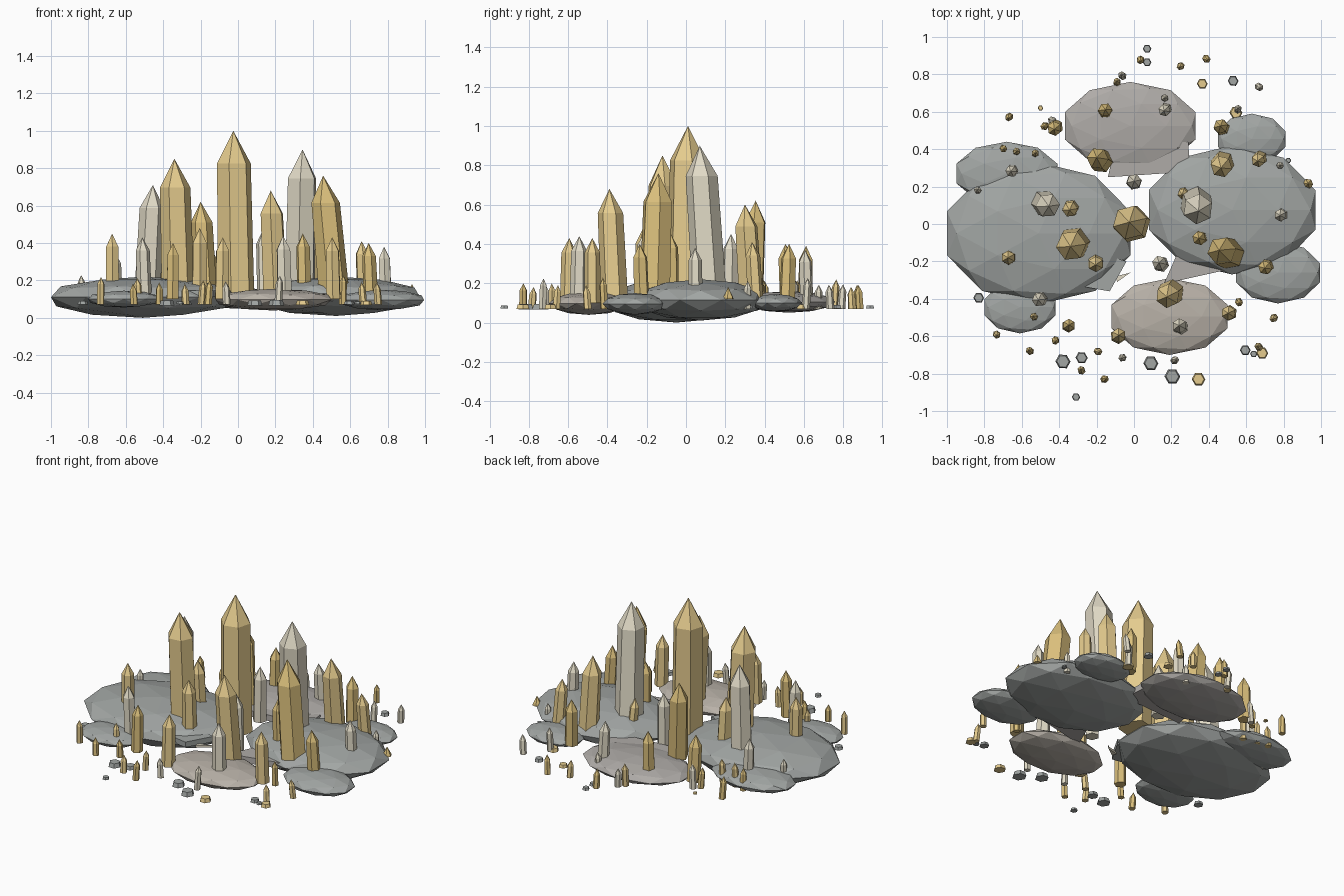
import bpy, bmesh, random
from math import pi, cos, sin
from mathutils import Vector, Matrix

if "Cube" in bpy.data.objects:
    bpy.data.objects.remove(bpy.data.objects["Cube"])

random.seed(4)
MATS = {}
for name, c in {"gold": (.78, .60, .27), "amber": (.70, .52, .20), "pale": (.76, .71, .57),
                "grey": (.36, .38, .37), "beige": (.48, .44, .39), "dust": (.43, .41, .39)}.items():
    m = bpy.data.materials.new(name)
    m.diffuse_color = (*c, 1)
    m.use_nodes = True
    m.node_tree.nodes["Principled BSDF"].inputs["Base Color"].default_value = m.diffuse_color
    MATS[name] = m


def finish(bm, name, mat):
    bmesh.ops.recalc_face_normals(bm, faces=bm.faces)
    me = bpy.data.meshes.new(name)
    bm.to_mesh(me)
    bm.free()
    me.materials.append(MATS[mat])
    ob = bpy.data.objects.new(name, me)
    bpy.context.collection.objects.link(ob)
    return ob


def rock(x, y, z, rx, ry, rz, mat):
    # flattened faceted boulder, fitted exactly to its half sizes
    bm = bmesh.new()
    bmesh.ops.create_icosphere(bm, subdivisions=2, radius=1)
    ext = [max(abs(v.co[i]) for v in bm.verts) for i in range(3)]
    for v in bm.verts:
        v.co = Vector((x + v.co.x / ext[0] * rx, y + v.co.y / ext[1] * ry,
                       z + v.co.z / ext[2] * rz))
    finish(bm, "rock_base", mat)


def slab(pts, z, h, mat):
    # thin broken plate bridging the rocks
    bm = bmesh.new()
    lo = [bm.verts.new((a, b, z)) for a, b in pts]
    f = bm.faces.new(lo)
    r = bmesh.ops.extrude_face_region(bm, geom=[f])
    for v in r["geom"]:
        if isinstance(v, bmesh.types.BMVert):
            v.co.z += h
    finish(bm, "rock_slab", mat)


def crystal(x, y, r, top, mat, lean=(0, 0), base=.12, name="crystal"):
    # six-sided tapering prism with a pointed tip
    bm = bmesh.new()
    a0 = random.uniform(0, pi / 3)
    shoulder = top - 1.75 * r
    k = (shoulder - base) / (top - base)

    def ring(z, rad, t):
        return [bm.verts.new((x + lean[0] * t + rad * cos(a0 + i * pi / 3),
                              y + lean[1] * t + rad * sin(a0 + i * pi / 3), z)) for i in range(6)]
    b, s = ring(base, r, 0), ring(shoulder, r * .93, k)
    tip = bm.verts.new((x + lean[0], y + lean[1], top))
    bm.faces.new(b)
    for i in range(6):
        j = (i + 1) % 6
        bm.faces.new((b[i], b[j], s[j], s[i]))
        bm.faces.new((s[i], s[j], tip))
    finish(bm, name, mat)


def chip(x, y, r, mat):
    # small flat loose fragment
    bm = bmesh.new()
    bmesh.ops.create_cone(bm, cap_ends=True, segments=6, radius1=r, radius2=r * .8, depth=r * .8,
                          matrix=Matrix.Translation((x, y, .08)) @ Matrix.Rotation(pi / 6, 4, 'Z')
                          @ Matrix.Diagonal((.95, 1, .8, 1)))
    finish(bm, "loose_chip", mat)


# Rock bases
rock(-.51, -.05, .11, .49, .38, .11, "grey")
rock(.525, .075, .115, .445, .345, .105, "grey")
rock(-.02, .525, .105, .35, .235, .055, "dust")
rock(.19, -.495, .097, .31, .205, .058, "beige")
rock(-.68, .27, .105, .27, .17, .055, "grey")
rock(-.61, -.445, .10, .19, .14, .045, "grey")
rock(.77, -.26, .095, .225, .165, .055, "grey")
rock(.63, .455, .10, .18, .135, .045, "grey")

# Broken slabs between the rocks
slab([(-.14, .25), (.30, .28), (.29, .44), (-.10, .42)], .09, .04, "dust")
slab([(.16, -.32), (.23, -.16), (.50, -.15), (.52, -.24)], .09, .04, "dust")
slab([(-.30, -.33), (-.13, -.36), (-.04, -.20), (-.20, -.15)], .11, .035, "grey")
slab([(-.10, -.28), (-.02, -.26), (-.01, -.25), (-.09, -.31)], .10, .015, "pale")

# Large crystals: x, y, radius, tip height, colour, lean
for c in [(-.01, 0, .10, 1.0, "gold", (-.015, .01)), (-.32, -.10, .088, .85, "gold", (-.02, -.02)),
          (.33, .12, .088, .90, "pale", (.015, -.05)), (.515, -.16, .083, .76, "amber", (-.06, .02)),
          (-.485, .115, .07, .71, "pale", (.03, -.02)), (.20, -.365, .07, .68, "gold", (-.025, -.025)),
          (-.175, .335, .063, .62, "amber", (-.025, .02)), (.475, .33, .063, .60, "gold", (-.01, -.03))]:
    crystal(*c, name="large_crystal")

# Medium crystals: x, y, radius, tip height, colour
for x, y, r, h, m in [
        (-.205, -.205, .045, .48, "gold"), (-.335, .09, .045, .46, "gold"), (.145, -.215, .043, .47, "pale"),
        (0, .225, .043, .45, "pale"), (.355, -.075, .04, .45, "amber"), (-.155, .605, .04, .39, "amber"),
        (-.67, -.18, .04, .45, "gold"), (-.50, -.40, .04, .43, "pale"), (-.085, -.60, .042, .43, "gold"),
        (.25, -.55, .043, .44, "pale"), (-.35, -.545, .036, .40, "amber"), (.51, -.475, .042, .43, "gold"),
        (.71, -.225, .04, .40, "amber"), (.675, .355, .04, .41, "gold"), (.79, .05, .036, .38, "pale"),
        (.47, .515, .042, .40, "amber"), (-.42, .52, .042, .40, "amber"), (.17, .615, .035, .37, "pale"),
        (-.65, .285, .034, .35, "pale"), (.27, .175, .03, .32, "gold")]:
    crystal(x, y, r, h, m, lean=(random.uniform(-.015, .005), random.uniform(-.02, .01)),
            base=.10, name="medium_crystal")

# Small crystals scattered round the rim
tints = ["gold", "amber", "pale"]
for i, (x, y) in enumerate([
        (-.735, -.59), (-.42, -.62), (.215, -.73), (-.28, -.785), (-.16, -.83), (-.06, -.715),
        (-.195, -.68), (-.555, -.68), (-.06, .79), (.75, -.50), (-.665, .575), (.665, .735),
        (-.09, .755), (.035, .88), (.16, .67), (.25, .845), (.385, .885), (.555, .61),
        (-.63, .385), (-.475, .525), (-.44, .555), (-.53, .375), (-.70, .405), (-.83, .175),
        (-.53, -.50), (.56, -.415), (.78, .31), (.67, -.66)]):
    crystal(x, y, .021, random.uniform(.18, .23), tints[i % 3],
            lean=(random.uniform(-.01, .01), random.uniform(-.01, .01)), base=.07, name="small_crystal")
crystal(.93, .215, .028, .18, "amber", base=.12, name="small_crystal")

# Loose chips lying flat
for c in [(-.38, -.735, .042, "grey"), (-.28, -.715, .034, "grey"), (.09, -.745, .042, "grey"),
          (.205, -.815, .044, "grey"), (.345, -.83, .038, "gold"), (.595, -.675, .03, "grey"),
          (.685, -.69, .034, "gold"), (-.31, -.925, .023, "grey"), (.07, .937, .024, "grey"),
          (.07, .865, .024, "grey"), (.365, .75, .03, "gold"), (.53, .765, .03, "grey"),
          (.545, .595, .036, "gold"), (-.83, -.395, .03, "grey"), (-.50, .62, .015, "gold"),
          (.64, -.695, .02, "grey"), (.825, .34, .016, "grey")]:
    chip(*c)
